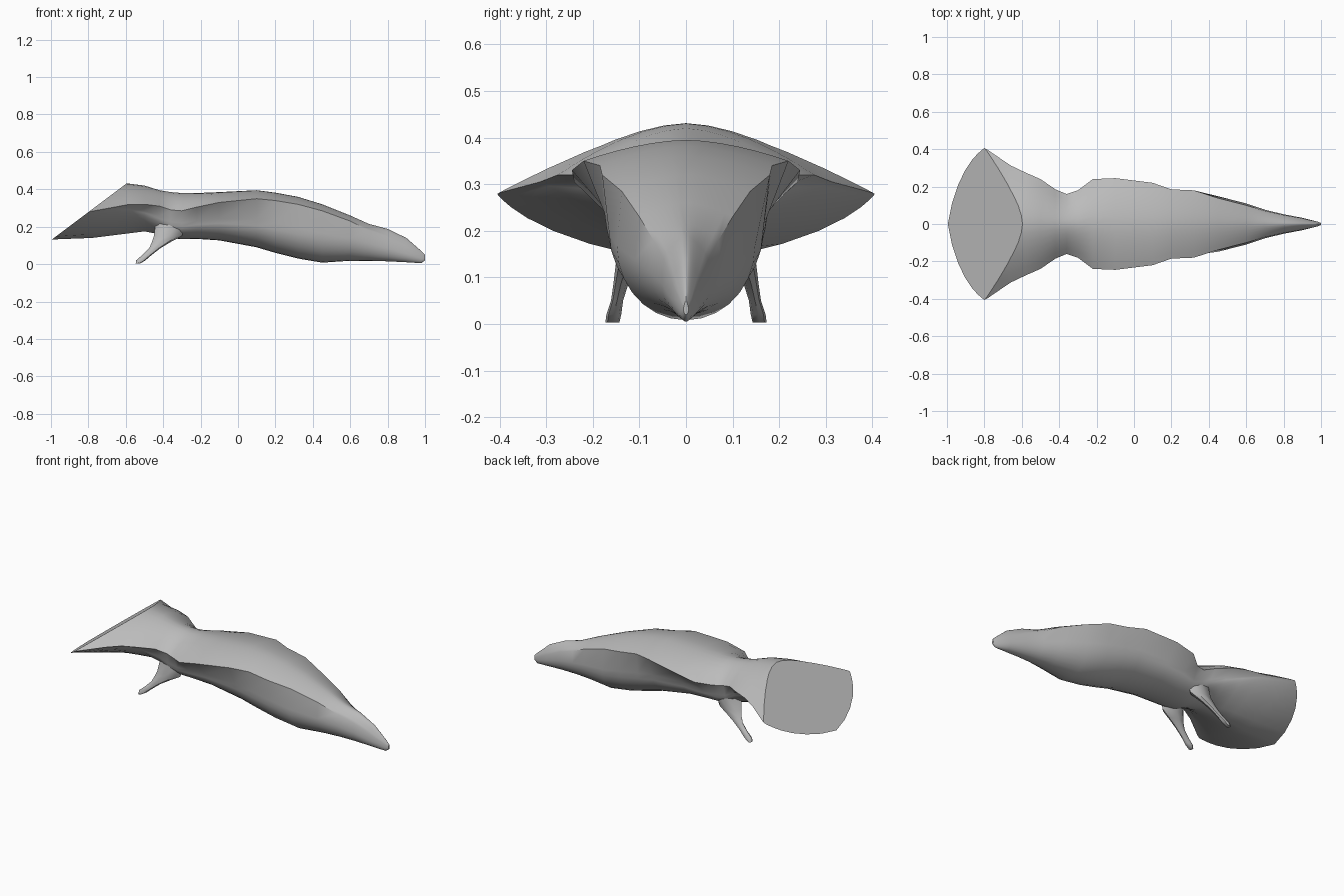
import bpy, bmesh
from math import sin, cos, pi
from mathutils import Vector

cube = bpy.data.objects.get("Cube")
if cube:
    bpy.data.objects.remove(cube, do_unlink=True)

grey = bpy.data.materials.new("plain grey")
grey.use_nodes = True
colour = (0.5, 0.5, 0.5, 1)
grey.diffuse_color = colour
grey.node_tree.nodes["Principled BSDF"].inputs["Base Color"].default_value = colour


def loft(bm, rings):
    """Skin closed rings of equal length and cap both ends."""
    loops = [[bm.verts.new(p) for p in ring] for ring in rings]
    count = len(loops[0])
    for a, b in zip(loops, loops[1:]):
        for i in range(count):
            j = (i + 1) % count
            bm.faces.new((a[i], a[j], b[j], b[i]))
    bm.faces.new(loops[0])
    bm.faces.new(loops[-1])


def finish(name, bm, angle):
    bmesh.ops.recalc_face_normals(bm, faces=bm.faces[:])
    mesh = bpy.data.meshes.new(name)
    bm.to_mesh(mesh)
    bm.free()
    mesh.materials.append(grey)
    obj = bpy.data.objects.new(name, mesh)
    bpy.context.collection.objects.link(obj)
    bpy.ops.object.select_all(action="DESELECT")
    obj.select_set(True)
    bpy.context.view_layer.objects.active = obj
    bpy.ops.object.shade_smooth_by_angle(angle=angle)


def body_ring(x, top, wing, edge, belly, bottom):
    """Arched back out to the wing edge, then the underside."""
    half = []
    for i in range(7):
        t = i / 6
        half.append((wing * t, edge + (top - edge) * (1 - t ** 1.7)))
    # The underside goes from a shallow fan at the tail to a round belly
    roundness = min(max((x + .66) / .3, 0), 1)
    shoulder = edge - (.03 + .4 * roundness) * (edge - bottom)
    for i in range(8):
        t = cos(i / 7 * pi / 2) if i < 7 else 0
        drop = (1 - t ** (1.3 + .7 * roundness)) ** (1 - .5 * roundness)
        half.append((belly * t, shoulder - (shoulder - bottom) * drop))
    mirrored = [(-y, z) for y, z in half[-2:0:-1]]
    return [Vector((x, y, z)) for y, z in half + mirrored]


# Body, wings, head and tail: x, back height, wing half width, wing edge height,
# belly half width, belly height
stations = [
    (-1.04, .46, .54, .23, .53, .13),
    (-.78, .45, .395, .283, .387, .14),
    (-.66, .435, .313, .305, .3, .155),
    (-.58, .43, .275, .32, .23, .165),
    (-.5, .42, .24, .32, .18, .175),
    (-.42, .395, .185, .31, .15, .16),
    (-.36, .385, .16, .29, .145, .14),
    (-.3, .38, .18, .285, .15, .133),
    (-.22, .38, .24, .305, .165, .135),
    (-.1, .385, .245, .33, .17, .127),
    (.1, .395, .22, .35, .175, .09),
    (.2, .382, .185, .34, .17, .06),
    (.32, .36, .18, .32, .165, .03),
    (.45, .32, .138, .285, .148, .008),
    (.6, .26, .1, .23, .11, .018),
    (.7, .215, .07, .18, .076, .018),
    (.8, .188, .048, .14, .052, .015),
    (.9, .14, .03, .09, .033, .01),
    (.98, .07, .013, .05, .013, .005),
    (1, .05, .005, .035, .005, .02),
]
bm = bmesh.new()
loft(bm, [body_ring(*s) for s in stations])

# Slanted flat end of the tail
cut = bmesh.ops.bisect_plane(
    bm, geom=bm.verts[:] + bm.edges[:] + bm.faces[:],
    plane_co=(-.6, 0, .428), plane_no=(-.75, 0, 1), clear_outer=True)
rim = [e for e in cut["geom_cut"] if isinstance(e, bmesh.types.BMEdge)]
bmesh.ops.holes_fill(bm, edges=rim, sides=0)
finish("body", bm, 0.7)

# Legs, swept back from a broad thigh to small feet: centre x, y, z,
# half length, half width
leg_path = [
    (-.36, .105, .22, .08, .035),
    (-.375, .118, .15, .075, .03),
    (-.41, .13, .118, .05, .022),
    (-.445, .14, .085, .03, .016),
    (-.485, .148, .05, .025, .013),
    (-.52, .155, .02, .025, .016),
    (-.535, .158, .003, .012, .015),
]
for side, label in ((1, "left"), (-1, "right")):
    rings = []
    for x, y, z, length, width in leg_path:
        ring = []
        for i in range(8):
            a = i * pi / 4
            ring.append((x + length * cos(a), side * (y + width * sin(a)), z))
        rings.append(ring)
    bm = bmesh.new()
    loft(bm, rings)
    finish(label + "_leg", bm, 0.8)
